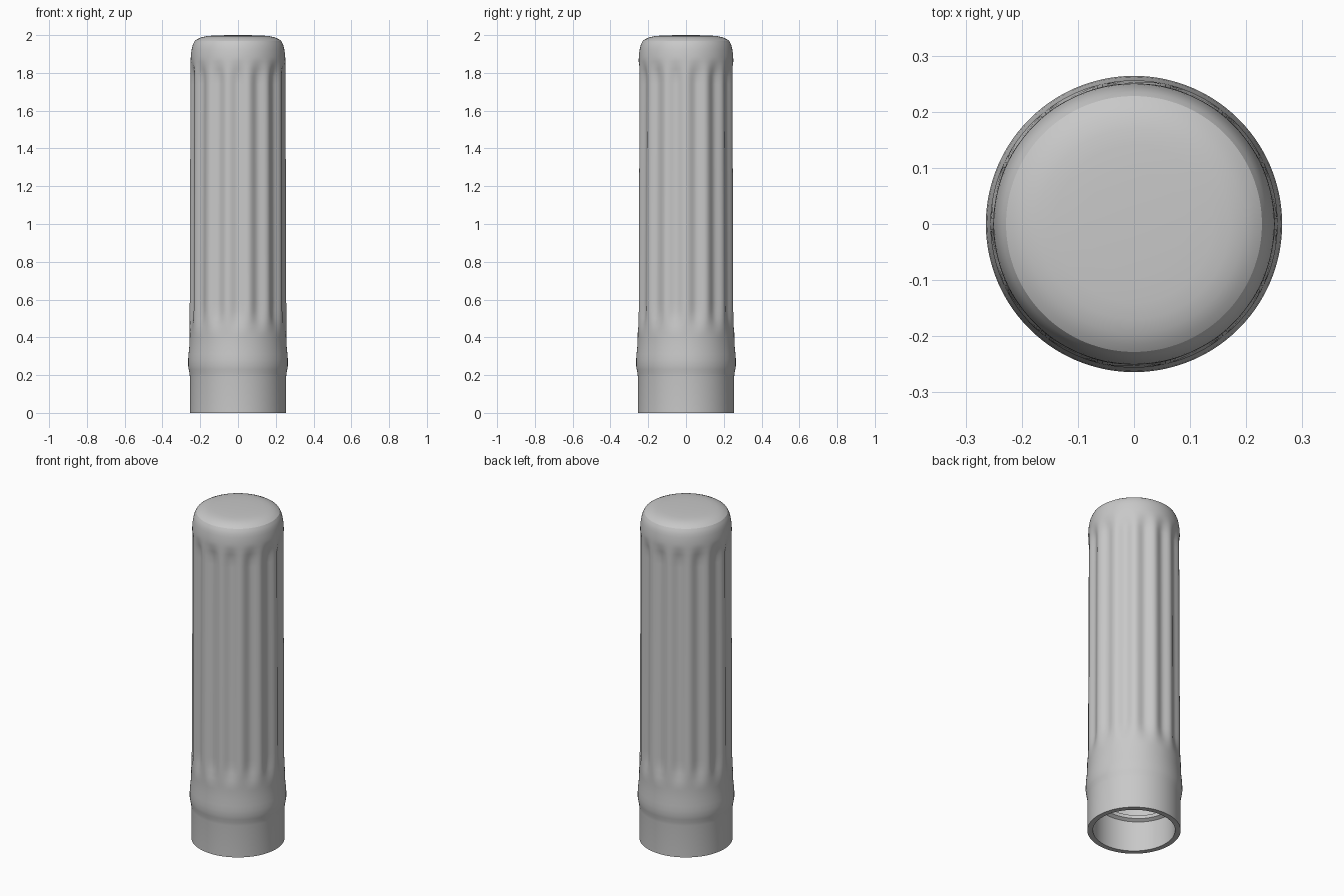
import bpy, bmesh
from math import sin, cos, pi

if "Cube" in bpy.data.objects:
    bpy.data.objects.remove(bpy.data.objects["Cube"])

RIDGES = 14
SEGMENTS = RIDGES * 12
FLUTE_DEPTH = 0.016

grey = bpy.data.materials.new("satin grey")
grey.use_nodes = True
grey.diffuse_color = (0.58, 0.58, 0.58, 1)
grey.node_tree.nodes["Principled BSDF"].inputs["Base Color"].default_value = (0.58, 0.58, 0.58, 1)


def smoothstep(a, b, x):
    t = max(0, min(1, (x - a) / (b - a)))
    return t * t * (3 - 2 * t)


def flute(z, angle):
    """Depth of the grip grooves, fading out at both ends."""
    fade = smoothstep(0.42, 0.54, z) * (1 - smoothstep(1.78, 1.87, z))
    return FLUTE_DEPTH * fade * (0.5 - 0.5 * cos(RIDGES * angle))


def finish(bm, name):
    mesh = bpy.data.meshes.new(name)
    bm.to_mesh(mesh)
    bm.free()
    mesh.materials.append(grey)
    obj = bpy.data.objects.new(name, mesh)
    bpy.context.collection.objects.link(obj)
    bpy.ops.object.select_all(action='DESELECT')
    obj.select_set(True)
    bpy.context.view_layer.objects.active = obj
    bpy.ops.object.shade_smooth_by_angle(angle=pi / 5)
    return obj


def bridge(bm, a, b, closed=True):
    n = len(a)
    for i in range(n if closed else n - 1):
        j = (i + 1) % n
        bm.faces.new((a[i], a[j], b[j], b[i]))


def lathe(name, profile, carve=None, cap_start=False, cap_end=False):
    """Revolve (radius, z) points, optionally carving the radius."""
    bm = bmesh.new()
    rings = []
    for r, z in profile:
        ring = []
        for i in range(SEGMENTS):
            a = 2 * pi * i / SEGMENTS
            rr = r - (carve(z, a) if carve else 0)
            ring.append(bm.verts.new((rr * cos(a), rr * sin(a), z)))
        rings.append(ring)
    for a, b in zip(rings, rings[1:]):
        bridge(bm, a, b)
    if cap_start:
        bm.faces.new(rings[0][::-1])
    if cap_end:
        bm.faces.new(rings[-1])
    return finish(bm, name)


# Outer grip: plain base, raised collar, fluted shaft, rounded shoulder
base = [(0.255, 0), (0.255, 0.19), (0.257, 0.21), (0.261, 0.23), (0.264, 0.25),
        (0.264, 0.28), (0.262, 0.31), (0.258, 0.35), (0.256, 0.4)]
shaft = [(0.256 - 0.005 * k / 36, 0.42 + 0.04 * k) for k in range(37)]
shoulder = [(0.25, 1.885), (0.248, 1.905), (0.245, 1.925),
            (0.241, 1.943), (0.235, 1.958), (0.228, 1.97)]
lathe("grip_body", base + shaft + shoulder, carve=flute)

# Domed end closing the top
dome = [(0.228, 1.97), (0.215, 1.979), (0.195, 1.988), (0.17, 1.994),
        (0.14, 1.997), (0.09, 1.999), (0.03, 2.0)]
lathe("domed_end", dome, cap_end=True)

# Bottom rim and hollow socket
lathe("socket", [(0.215, 1.8), (0.215, 0.5), (0.225, 0.46), (0.225, 0), (0.255, 0)],
      cap_start=True)

# Screw thread inside the socket: a trapezoid swept along a helix
bm = bmesh.new()
TURNS, STEPS, PITCH = 3, 64, 0.085
section = [(0.227, -0.022), (0.206, -0.01), (0.206, 0.01), (0.227, 0.022)]
previous = None
for k in range(TURNS * STEPS + 1):
    a = 2 * pi * k / STEPS
    z = 0.15 + PITCH * k / STEPS
    row = [bm.verts.new((r * cos(a), r * sin(a), z + dz)) for r, dz in section]
    if previous:
        bridge(bm, previous, row)
    else:
        bm.faces.new(row)
    previous = row
bm.faces.new(previous[::-1])
bmesh.ops.recalc_face_normals(bm, faces=bm.faces)
finish(bm, "socket_thread")
